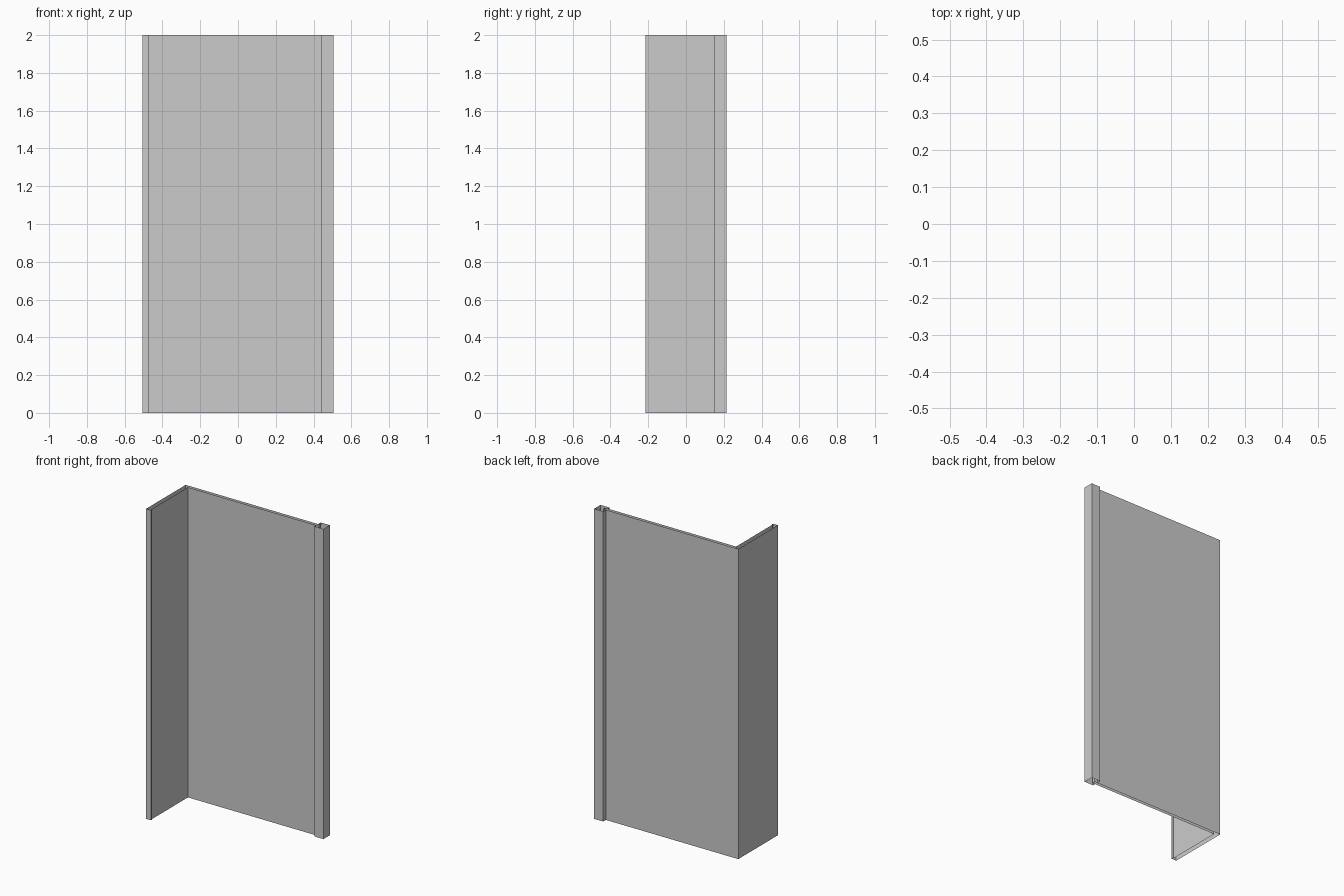
import bpy
import bmesh

if "Cube" in bpy.data.objects:
    bpy.data.objects.remove(bpy.data.objects["Cube"])

HEIGHT = 2.0


def extruded_sheet(name, outline, closed):
    """Raise a plan outline into open-ended, flat-faced sheet walls."""
    bm = bmesh.new()
    verts = [bm.verts.new((x, y, 0.0)) for x, y in outline]
    count = len(verts) if closed else len(verts) - 1
    edges = [bm.edges.new((verts[i], verts[(i + 1) % len(verts)]))
             for i in range(count)]
    raised = bmesh.ops.extrude_edge_only(bm, edges=edges)["geom"]
    top = [v for v in raised if isinstance(v, bmesh.types.BMVert)]
    bmesh.ops.translate(bm, verts=top, vec=(0, 0, HEIGHT))
    bmesh.ops.recalc_face_normals(bm, faces=bm.faces)
    mesh = bpy.data.meshes.new(name)
    bm.to_mesh(mesh)
    bm.free()
    obj = bpy.data.objects.new(name, mesh)
    bpy.context.collection.objects.link(obj)
    return obj


# L-shaped hollow panel: long back wall, left return wall and narrow front lip
extruded_sheet("corner_panel", [
    (0.46, 0.188), (-0.505, 0.188), (-0.505, -0.215), (-0.47, -0.215),
    (-0.47, -0.204), (-0.475, -0.204), (-0.475, 0.168), (0.46, 0.168)], True)

# Edge post: square channel whose slot grips the end of the back wall
extruded_sheet("edge_post", [
    (0.44, 0.188), (0.44, 0.215), (0.505, 0.215),
    (0.505, 0.15), (0.44, 0.15), (0.44, 0.168)], False)
